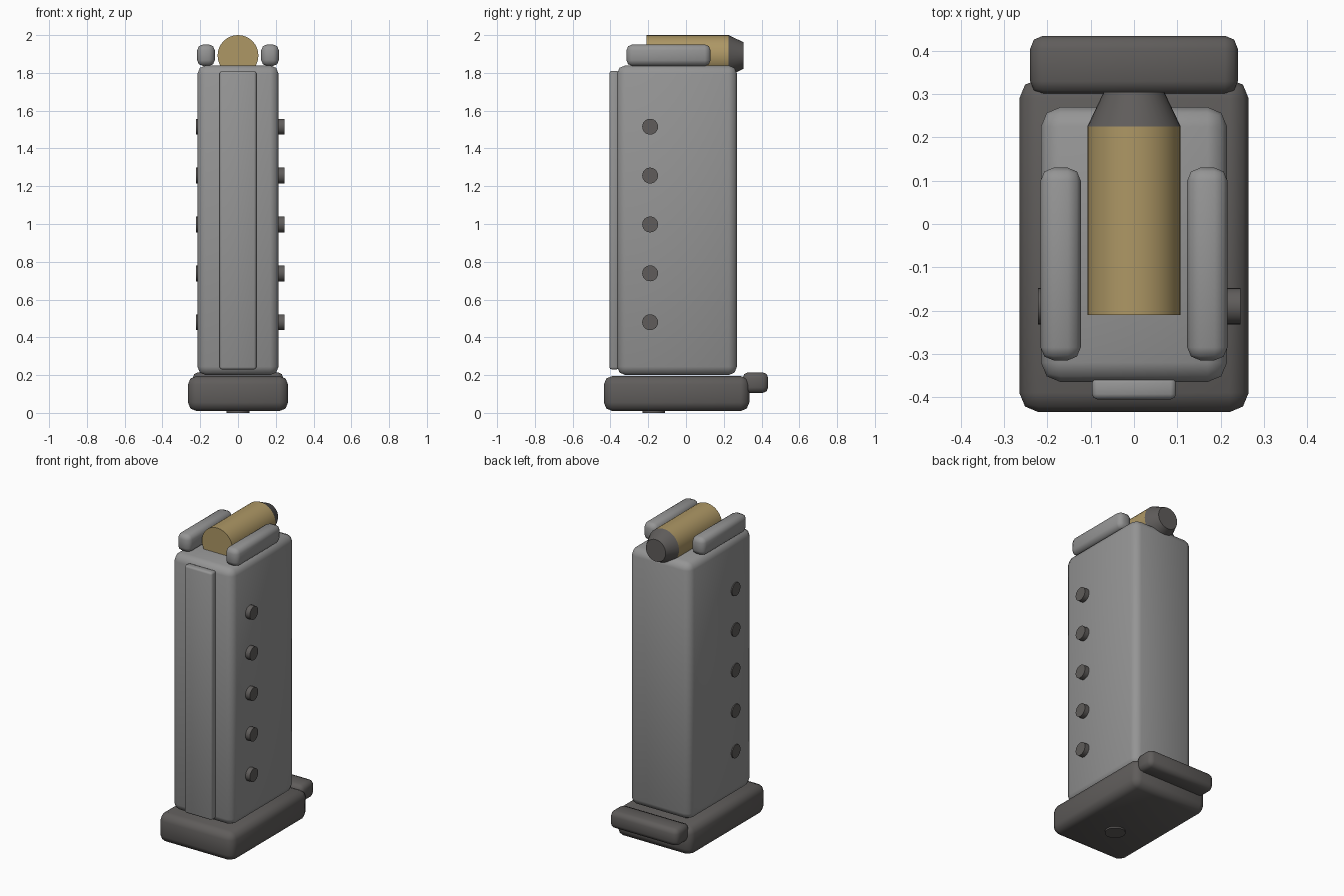
import bpy, math

cube = bpy.data.objects.get("Cube")
if cube:
    bpy.data.objects.remove(cube, do_unlink=True)


def material(name, rgb):
    m = bpy.data.materials.new(name)
    m.use_nodes = True
    m.diffuse_color = (*rgb, 1)
    m.node_tree.nodes["Principled BSDF"].inputs["Base Color"].default_value = (*rgb, 1)
    return m


STEEL = material("steel grey", (0.30, 0.30, 0.30))
DARK = material("dark grey", (0.115, 0.108, 0.104))
BRASS = material("brass", (0.42, 0.31, 0.13))


def finish(name, mat, angle):
    ob = bpy.context.object
    ob.name = name
    ob.data.materials.append(mat)
    bpy.ops.object.shade_smooth_by_angle(angle=math.radians(angle))
    return ob


def box(name, x, y, z, bevel, mat):
    """Rounded box given by its (low, high) extent on each axis."""
    spans = (x, y, z)
    bpy.ops.mesh.primitive_cube_add(size=1, location=[(a + b) / 2 for a, b in spans])
    bpy.context.object.scale = [b - a for a, b in spans]
    bpy.ops.object.transform_apply(location=False, rotation=False, scale=True)
    mod = bpy.context.object.modifiers.new("Bevel", "BEVEL")
    mod.width, mod.segments = bevel, 2
    bpy.ops.object.modifier_apply(modifier=mod.name)
    return finish(name, mat, 60)


def rod(name, start, end, axis, r1, r2, mat, sides=32):
    """Cylinder or cone from start, along the axis, to the coordinate end."""
    i = "XYZ".index(axis)
    mid = list(start)
    mid[i] = (start[i] + end) / 2
    turn = {"X": (0, math.pi / 2, 0), "Y": (-math.pi / 2, 0, 0), "Z": (0, 0, 0)}[axis]
    bpy.ops.mesh.primitive_cone_add(vertices=sides, radius1=r1, radius2=r2,
                                    depth=abs(end - start[i]), location=mid, rotation=turn)
    return finish(name, mat, 30)


# Base: floor plate, rear lip and the button underneath
box("floor_plate", (-0.265, 0.265), (-0.435, 0.335), (0.01, 0.195), 0.045, DARK)
box("floor_plate_lip", (-0.24, 0.24), (0.30, 0.435), (0.105, 0.215), 0.03, DARK)
rod("bottom_button", (0, -0.17, 0), 0.03, "Z", 0.06, 0.06, DARK)

# Body with its spine rib
box("body", (-0.215, 0.215), (-0.365, 0.27), (0.2, 1.84), 0.045, STEEL)
box("spine_rib", (-0.097, 0.097), (-0.405, -0.355), (0.23, 1.81), 0.012, STEEL)

# Feed lips on both sides
for side, name in ((1, "left"), (-1, "right")):
    xs = sorted((side * 0.123, side * 0.216))
    box(f"{name}_feed_lip", xs, (-0.315, 0.13), (1.837, 1.95), 0.03, STEEL)

# Side studs: raised on the left, nearly flush on the right
for i in range(5):
    z = 0.48 + 0.2588 * i
    rod(f"left_stud_{i + 1}", (0.19, -0.19, z), 0.246, "X", 0.042, 0.042, DARK, 24)
    rod(f"right_stud_{i + 1}", (-0.222, -0.19, z), -0.19, "X", 0.042, 0.042, DARK, 24)

# Top round
rod("round_case", (0, -0.21, 1.892), 0.225, "Y", 0.108, 0.108, BRASS)
rod("round_tip", (0, 0.225, 1.892), 0.305, "Y", 0.108, 0.07, DARK)
